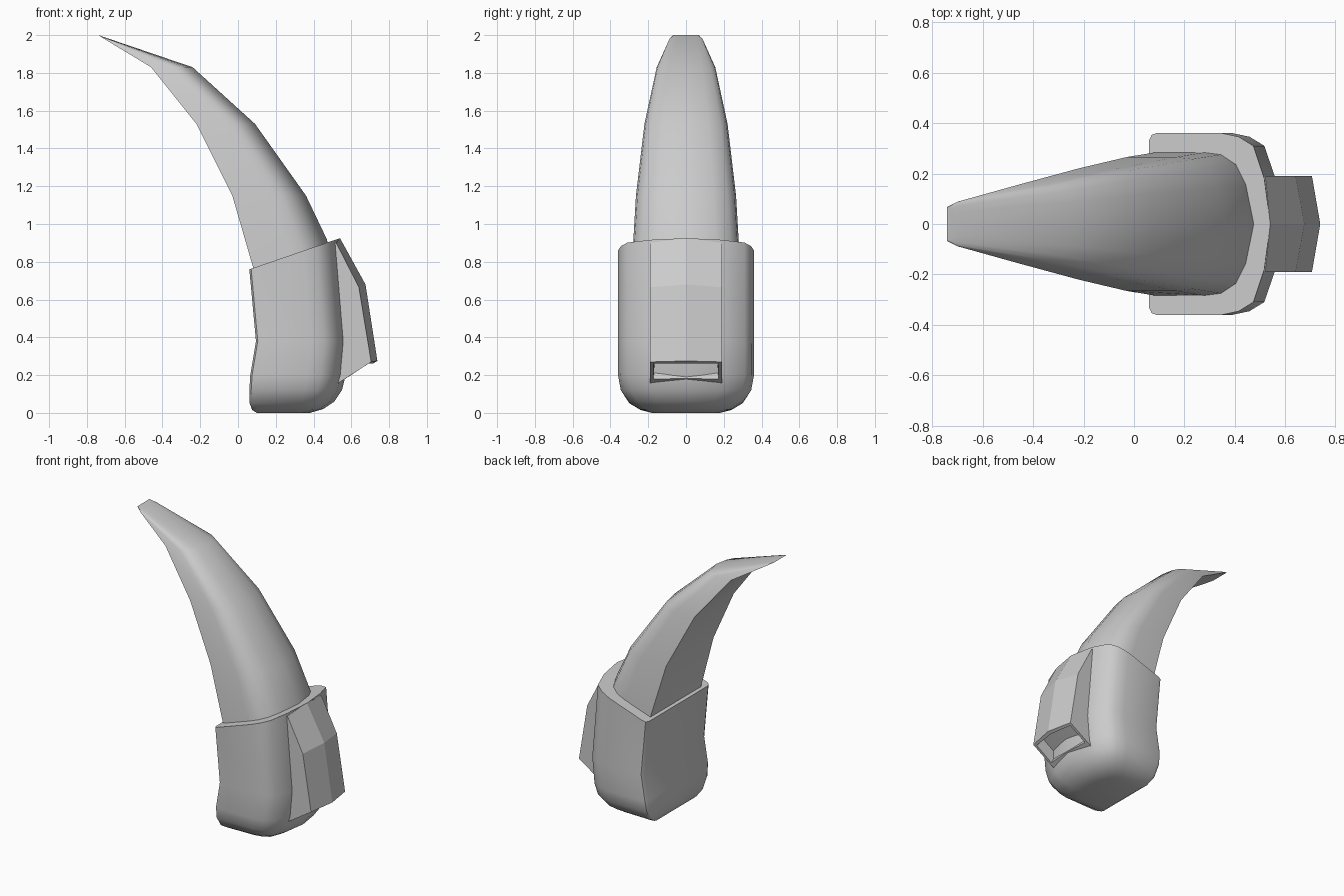
import bpy, bmesh, math
from mathutils import Vector

cube = bpy.data.objects.get("Cube")
if cube:
    bpy.data.objects.remove(cube)

grey = bpy.data.materials.new("plain_grey")
grey.use_nodes = True
colour = (0.6, 0.6, 0.6, 1)
grey.diffuse_color = colour
grey.node_tree.nodes["Principled BSDF"].inputs["Base Color"].default_value = colour


def finish(bm, name, angle):
    bmesh.ops.recalc_face_normals(bm, faces=bm.faces)
    mesh = bpy.data.meshes.new(name)
    bm.to_mesh(mesh)
    bm.free()
    mesh.materials.append(grey)
    obj = bpy.data.objects.new(name, mesh)
    bpy.context.collection.objects.link(obj)
    bpy.ops.object.select_all(action='DESELECT')
    bpy.context.view_layer.objects.active = obj
    obj.select_set(True)
    bpy.ops.object.shade_smooth_by_angle(angle=math.radians(angle))
    return obj


def loft(name, half, levels, angle):
    """Skin D-shaped rings; each level is (x0, z0, x1, z1, half width)."""
    section = half + [(u, -v) for u, v in reversed(half[:-1])]
    bm = bmesh.new()
    rings = [[bm.verts.new((x0 + (x1 - x0) * u, v * w, z0 + (z1 - z0) * u))
              for u, v in section] for x0, z0, x1, z1, w in levels]
    n = len(section)
    for a, b in zip(rings, rings[1:]):
        for i in range(n):
            j = (i + 1) % n
            bm.faces.new((a[i], a[j], b[j], b[i]))
    bm.faces.new(rings[0])
    bm.faces.new(rings[-1])
    return finish(bm, name, angle)


# Cup: rounded bottom, waisted flat side, slanted rim
cup_half = [(0, .92), (.02, .98), (.06, 1), (.6, 1), (.74, .96),
            (.86, .86), (.95, .5), (1, 0)]
loft("cup", cup_half, [
    (.10, 0, .38, 0, .18),
    (.075, .015, .45, .02, .24),
    (.062, .05, .51, .06, .30),
    (.06, .12, .55, .12, .345),
    (.065, .2, .57, .2, .36),
    (.095, .38, .585, .38, .36),
    (.06, .76, .54, .925, .36)], 40)

# Curved horn: flat inner side, rounded outer side, thin blunt tip
horn_half = [(0, 1), (.5, 1), (.67, .97), (.82, .83), (.92, .55), (1, 0)]
loft("horn", horn_half, [
    (.095, .70, .49, .84, .285),
    (.08, .77, .47, .92, .283),
    (-.03, 1.15, .36, 1.15, .265),
    (-.22, 1.53, .09, 1.53, .22),
    (-.46, 1.83, -.24, 1.83, .155),
    (-.70, 1.975, -.69, 1.983, .088),
    (-.74, 2.0, -.73, 1.997, .068)], 40)

# Vent housing: ridged outer face, each row is (side x, side z, middle x, middle z)
rows = [(.46, .88, .46, .89), (.52, .90, .54, .925), (.64, .665, .675, .68),
        (.705, .27, .738, .275), (.55, .17, .55, .17), (.48, .125, .48, .125)]
bm = bmesh.new()
cols = [[bm.verts.new((sx, -.19, sz)), bm.verts.new((mx, 0, mz)),
         bm.verts.new((sx, .19, sz))] for sx, sz, mx, mz in rows]
mouth = []
for r, (a, b) in enumerate(zip(cols, cols[1:] + cols[:1])):
    for i in range(2):
        face = bm.faces.new((a[i], a[i + 1], b[i + 1], b[i]))
        if r == 3:
            mouth.append(face)
for i in (0, 2):
    bm.faces.new([c[i] for c in cols])
bmesh.ops.recalc_face_normals(bm, faces=bm.faces)

# Recessed mouth under the housing
bmesh.ops.inset_region(bm, faces=mouth, thickness=.025)
bmesh.ops.inset_region(bm, faces=mouth, thickness=.008)
inner = {v for f in mouth for v in f.verts}
bmesh.ops.translate(bm, verts=list(inner), vec=Vector((-.045, 0, .07)))
finish(bm, "vent_housing", 12)
